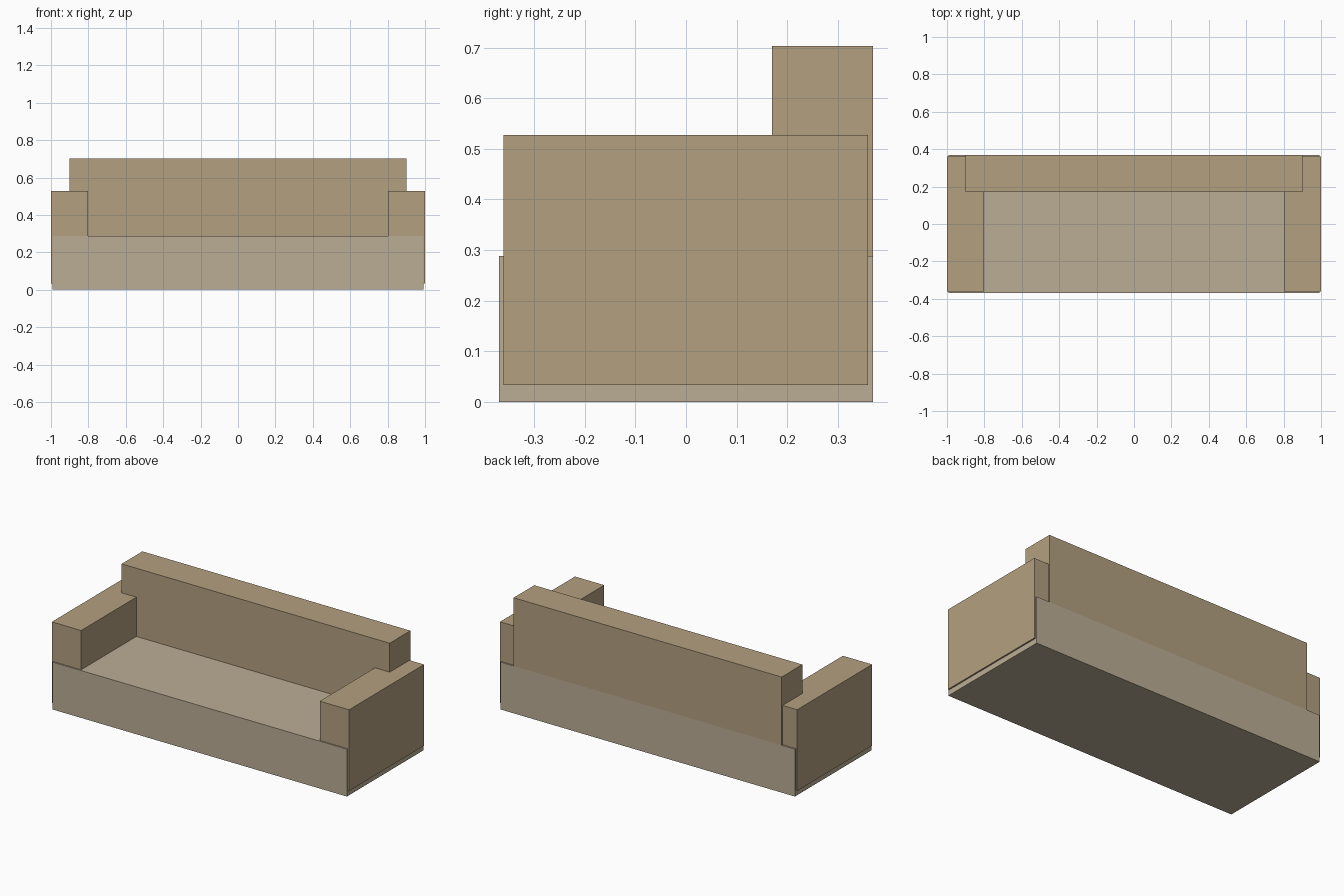
import bpy
import bmesh
from mathutils import Vector

if "Cube" in bpy.data.objects:
    bpy.data.objects.remove(bpy.data.objects["Cube"])


def material(name, color):
    mat = bpy.data.materials.new(name)
    mat.diffuse_color = color
    mat.use_nodes = True
    mat.node_tree.nodes["Principled BSDF"].inputs["Base Color"].default_value = mat.diffuse_color
    return mat


def box(name, low, high, mat):
    """Axis-aligned box between two opposite corners."""
    low, high = Vector(low), Vector(high)
    center, size = (low + high) / 2, high - low
    bm = bmesh.new()
    bmesh.ops.create_cube(bm, size=1)
    bmesh.ops.scale(bm, vec=size, verts=bm.verts)
    mesh = bpy.data.meshes.new(name)
    bm.to_mesh(mesh)
    bm.free()
    mesh.materials.append(mat)
    obj = bpy.data.objects.new(name, mesh)
    obj.location = center
    bpy.context.collection.objects.link(obj)
    return obj


seat_fabric = material("seat_fabric", (0.50, 0.42, 0.30, 1))
frame_fabric = material("frame_fabric", (0.45, 0.35, 0.215, 1))

# Seat block resting on the floor
box("seat", (-0.991, -0.369, 0), (0.991, 0.369, 0.288), seat_fabric)

# Backrest standing on the rear of the seat
box("backrest", (-0.902, 0.17, 0.288), (0.902, 0.369, 0.703), frame_fabric)

# Armrests, slightly proud of the seat sides and raised off the floor
for side, x0, x1 in (("left", -1.0, -0.803), ("right", 0.803, 1.0)):
    box(side + "_armrest", (x0, -0.361, 0.033), (x1, 0.36, 0.527), frame_fabric)
